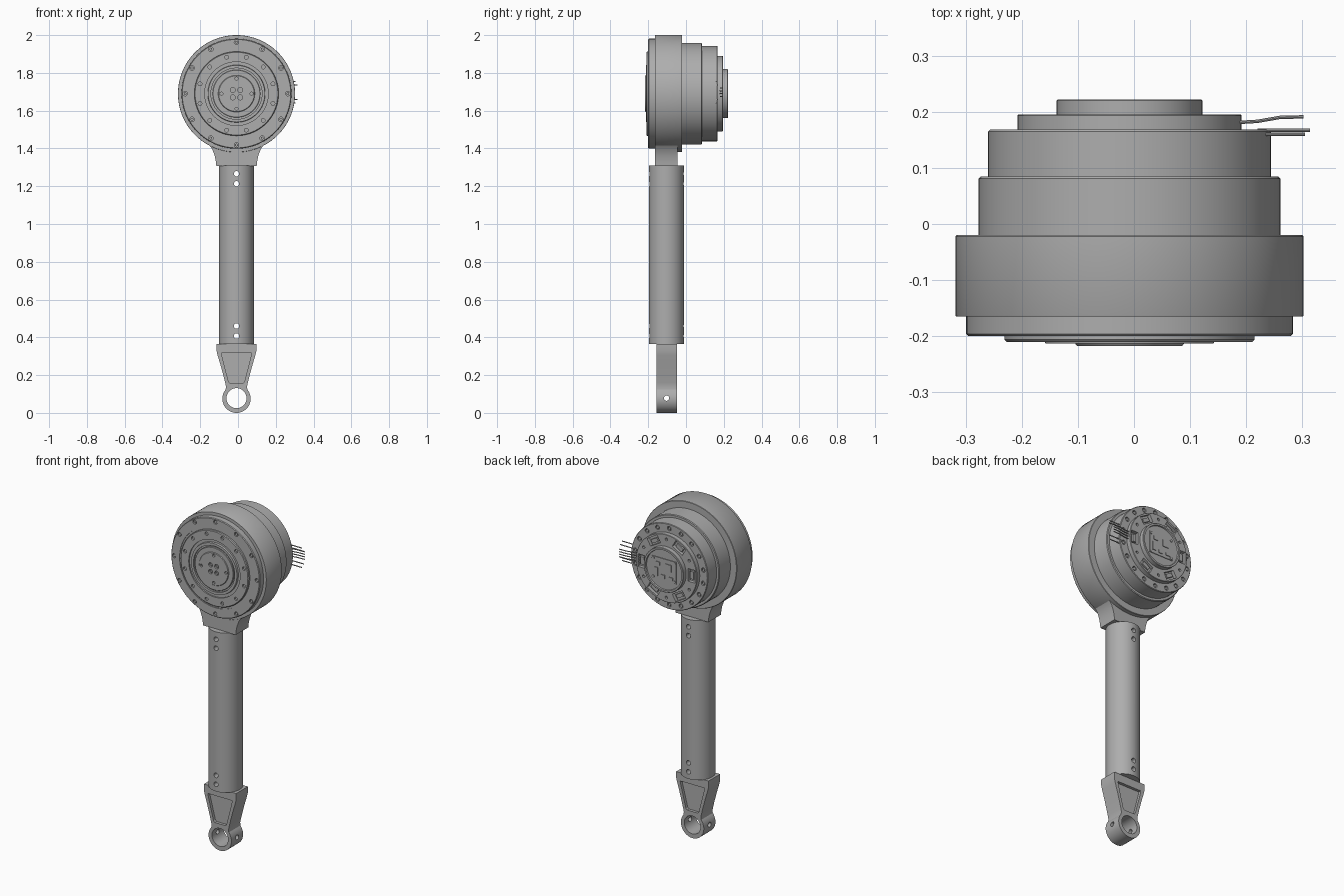
import bpy, bmesh
from math import pi, sin, cos, radians
from mathutils import Matrix, Vector

cube = bpy.data.objects.get("Cube")
if cube:
    bpy.data.objects.remove(cube, do_unlink=True)

GREY = (0.42, 0.42, 0.42, 1)
mat = bpy.data.materials.new("plain grey")
mat.use_nodes = True
mat.diffuse_color = GREY
mat.node_tree.nodes["Principled BSDF"].inputs["Base Color"].default_value = GREY

CX, CZ = -0.008, 1.69      # axis of the drive unit
TY = -0.103                # centre plane of the arm


def finish(name, bm):
    bmesh.ops.recalc_face_normals(bm, faces=bm.faces)
    me = bpy.data.meshes.new(name)
    bm.to_mesh(me)
    bm.free()
    me.materials.append(mat)
    ob = bpy.data.objects.new(name, me)
    bpy.context.collection.objects.link(ob)
    return ob


def cyl(bm, pos, r, depth, axis="Y", seg=20):
    rot = {"X": Matrix.Rotation(pi / 2, 4, "Y"),
           "Y": Matrix.Rotation(pi / 2, 4, "X"), "Z": Matrix()}[axis]
    bmesh.ops.create_cone(bm, cap_ends=True, segments=seg, radius1=r, radius2=r,
                          depth=depth, matrix=Matrix.Translation(pos) @ rot)


def box(bm, pos, size, turn=0):
    m = Matrix.Translation(pos) @ Matrix.Rotation(turn, 4, "Y") @ Matrix.Diagonal((*size, 1))
    bmesh.ops.create_cube(bm, size=1, matrix=m)


def polar(r, a, y):
    return Vector((CX + r * cos(a), y, CZ + r * sin(a)))


def ring_of(n, r, y, start=0.0):
    return [polar(r, start + 2 * pi * i / n, y) for i in range(n)]


def lathe(name, profile, seg=96):
    """Turn (radius, y) points about the drive axis and cap both ends."""
    bm = bmesh.new()
    rings = [[bm.verts.new(p) for p in ring_of(seg, r, y)] for r, y in profile]
    for a, b in zip(rings, rings[1:]):
        for i in range(seg):
            j = (i + 1) % seg
            bm.faces.new((a[i], a[j], b[j], b[i]))
    bm.faces.new(rings[0])
    bm.faces.new(rings[-1])
    return finish(name, bm)


def prism(bm, half, y0, y1):
    """Mirror a half outline in x/z and extrude it along y."""
    pts = half + [(-x, z) for x, z in reversed(half) if x > 1e-5]
    a, b = ([bm.verts.new((CX + x, y, z)) for x, z in pts] for y in (y0, y1))
    bm.faces.new(a)
    bm.faces.new(b)
    for i in range(len(pts)):
        j = (i + 1) % len(pts)
        bm.faces.new((a[i], a[j], b[j], b[i]))


def cut(ob, bm):
    tool = finish("cutter", bm)
    tool.hide_render = True
    mod = ob.modifiers.new("cut", "BOOLEAN")
    mod.object, mod.operation, mod.solver = tool, "DIFFERENCE", "EXACT"
    dg = bpy.context.evaluated_depsgraph_get()
    me = bpy.data.meshes.new_from_object(ob.evaluated_get(dg))
    ob.modifiers.clear()
    ob.data = me
    bpy.data.objects.remove(tool, do_unlink=True)


def bolts(name, points, r, depth):
    """Socket-head bolts lying inside their holes."""
    bm = bmesh.new()
    for p in points:
        cyl(bm, p, r, depth, seg=6)
    finish(name, bm)


# Main housing ring and front cap
lathe("housing_ring", [(0.309, -0.165), (0.31, -0.163), (0.31, -0.022), (0.308, -0.02)])
cap = lathe("front_cap", [(0.235, -0.196), (0.235, -0.2), (0.287, -0.2), (0.291, -0.196),
                          (0.291, -0.16)])
cap_bolts = ring_of(12, 0.272, -0.2)
bm = bmesh.new()
for p in cap_bolts:
    cyl(bm, p, 0.012, 0.024)
cut(cap, bm)
bolts("cap_bolts", [p + Vector((0, 0.008, 0)) for p in cap_bolts], 0.008, 0.01)

# Output flange with grooves and bolt circle
flange = lathe("output_flange", [(0.12, -0.203), (0.135, -0.203), (0.135, -0.213), (0.15, -0.213),
                                 (0.152, -0.202), (0.168, -0.202), (0.168, -0.21),
                                 (0.219, -0.21), (0.223, -0.206), (0.223, -0.19)])
flange_bolts = ring_of(12, 0.2, -0.21, radians(15))
bm = bmesh.new()
for p in flange_bolts:
    cyl(bm, p, 0.01, 0.02)
cut(flange, bm)
hub = lathe("output_hub", [(0.094, -0.217), (0.097, -0.213), (0.124, -0.213), (0.126, -0.211),
                           (0.126, -0.2)])
bm = bmesh.new()
for p in ring_of(4, 0.08, -0.217):
    cyl(bm, p, 0.008, 0.02)
hub_bolts = ring_of(4, 0.028, -0.217, pi / 4)
for p in hub_bolts:
    cyl(bm, p, 0.013, 0.02)
cut(hub, bm)
bolts("hub_bolts", [p + Vector((0, 0.007, 0)) for p in hub_bolts], 0.008, 0.008)

# Motor body behind the ring
lathe("motor_body", [(0.269, -0.03), (0.269, 0.081), (0.265, 0.085)])
rear = lathe("rear_housing", [(0.252, 0.08), (0.252, 0.165), (0.249, 0.168)])
rear_bolts = ring_of(18, 0.226, 0.168, radians(10))
bm = bmesh.new()
for p in rear_bolts:
    cyl(bm, p, 0.013, 0.024)
cut(rear, bm)
bolts("rear_bolts", [p - Vector((0, 0.007, 0)) for p in rear_bolts], 0.009, 0.01)

# Rear cover with six windows, each holding a small block
cover = lathe("rear_cover", [(0.2, 0.16), (0.2, 0.193), (0.198, 0.195)])
bm, blocks = bmesh.new(), bmesh.new()
for i in range(6):
    a = pi / 3 * i
    box(bm, polar(0.165, a, 0.19), (0.045, 0.03, 0.075), -a)
    box(blocks, polar(0.163, a, 0.182), (0.022, 0.014, 0.045), -a)
for p in ring_of(6, 0.172, 0.195, pi / 6):
    cyl(bm, p, 0.008, 0.02)
cut(cover, bm)
finish("window_blocks", blocks)

# Controller plate and its components
plate = lathe("controller_plate", [(0.13, 0.19), (0.13, 0.22), (0.128, 0.222), (0.118, 0.222),
                                   (0.116, 0.214)])
bm = bmesh.new()
box(bm, (CX, 0.215, CZ), (0.16, 0.006, 0.13))
for x, z, w, h in ((-0.03, 0.02, 0.04, 0.04), (0.04, 0.03, 0.03, 0.02), (0.05, -0.02, 0.02, 0.05),
                   (-0.045, -0.04, 0.03, 0.015), (0.005, -0.04, 0.025, 0.02)):
    box(bm, (CX + x, 0.218, CZ + z), (w, 0.008, h))
for sx in (-1, 1):
    for sz in (-1, 1):
        cyl(bm, (CX + sx * 0.07, 0.217, CZ + sz * 0.055), 0.008, 0.009)
finish("controller_board", bm)

# Cables leaving the left side
curve = bpy.data.curves.new("cables", "CURVE")
curve.dimensions = "3D"
curve.bevel_depth, curve.bevel_resolution, curve.use_fill_caps = 0.003, 2, True
paths = [[(0.17, 0.18, z), (0.22, 0.183, z), (0.26, 0.19, z), (0.302, 0.191, z)]
         for z in (1.675, 1.69, 1.705, 1.72)]
paths += [[(0.22, y, z), (x, y, z)] for x, y, z in
          ((0.305, 0.16, 1.64), (0.314, 0.167, 1.66), (0.314, 0.167, 1.735), (0.305, 0.16, 1.755))]
for path in paths:
    s = curve.splines.new("POLY")
    s.points.add(len(path) - 1)
    for pt, co in zip(s.points, path):
        pt.co = (*co, 1)
tmp = bpy.data.objects.new("cable_path", curve)
bpy.context.collection.objects.link(tmp)
me = bpy.data.meshes.new_from_object(tmp.evaluated_get(bpy.context.evaluated_depsgraph_get()))
bpy.data.objects.remove(tmp, do_unlink=True)
me.materials.clear()
me.materials.append(mat)
bpy.context.collection.objects.link(bpy.data.objects.new("cables", me))

# Neck joining the ring to the tube
bm = bmesh.new()
prism(bm, [(0.107, 1.308), (0.109, 1.33), (0.115, 1.36), (0.127, 1.393), (0.147, 1.422),
           (0.178, 1.447), (0.2, 1.47)], -0.163, -0.045)
finish("neck", bm)

# Arm tube with through holes at both ends
bm = bmesh.new()
cyl(bm, (CX, TY, 0.8375), 0.092, 0.945, "Z", 64)
tube = finish("arm_tube", bm)
bm = bmesh.new()
for z in (0.407, 0.46, 1.213, 1.266):
    cyl(bm, (CX, TY, z), 0.014, 0.4)
cut(tube, bm)

# Lower fitting with eye, pockets and cross hole
bm = bmesh.new()
arc = [(0.075 * cos(radians(a)), 0.075 + 0.075 * sin(radians(a))) for a in range(40, -91, -5)]
prism(bm, [(0.106, 0.366), (0.106, 0.33), (0.1, 0.305), (0.085, 0.255), (0.07, 0.2),
           (0.06, 0.16), (0.056, 0.14)] + arc, -0.157, -0.048)
fitting = finish("lower_fitting", bm)
bm = bmesh.new()
pocket = [(0.08, 0.317), (0.076, 0.297), (0.042, 0.165), (0.034, 0.157)]
prism(bm, pocket, -0.2, -0.14)
prism(bm, pocket, -0.065, 0.0)
cyl(bm, (CX, TY, 0.078), 0.053, 0.3, seg=48)
cut(fitting, bm)
bm = bmesh.new()
cyl(bm, (CX, TY, 0.078), 0.014, 0.4, "X")
cut(fitting, bm)

# Smooth curved walls, keep edges sharp
for ob in bpy.context.scene.objects:
    ob.select_set(ob.type == "MESH")
    if ob.type == "MESH":
        bpy.context.view_layer.objects.active = ob
bpy.ops.object.shade_smooth_by_angle(angle=radians(30))
